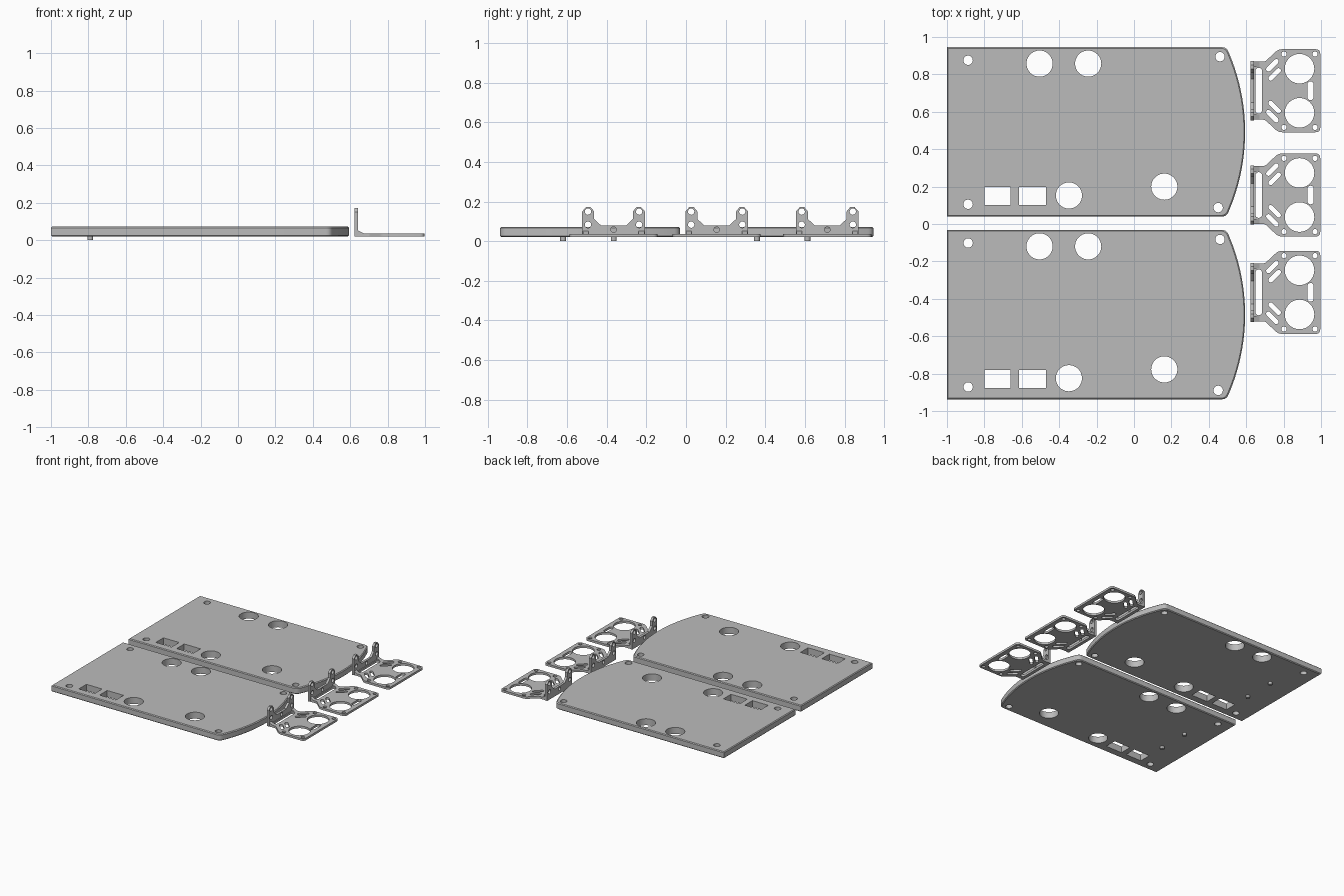
import bpy, bmesh, math
from mathutils import Matrix, Vector

if "Cube" in bpy.data.objects:
    bpy.data.objects.remove(bpy.data.objects["Cube"])

grey = bpy.data.materials.new("light_grey")
grey.diffuse_color = (0.5, 0.5, 0.5, 1)
grey.use_nodes = True
grey.node_tree.nodes["Principled BSDF"].inputs["Base Color"].default_value = grey.diffuse_color


def circle(x, y, r, n=40):
    return [(x + r * math.cos(i * math.tau / n), y + r * math.sin(i * math.tau / n)) for i in range(n)]


def rect(x0, x1, y0, y1):
    return [(x0, y0), (x1, y0), (x1, y1), (x0, y1)]


def slot(x, y, length, width, angle):
    """Round-ended slot."""
    r, h, pts = width / 2, (length - width) / 2, []
    for end in (0, 1):
        for i in range(9):
            a = math.pi * (end - 0.5 + i / 8)
            u, v = (h if end == 0 else -h) + r * math.cos(a), r * math.sin(a)
            pts.append((x + u * math.cos(angle) - v * math.sin(angle),
                        y + u * math.sin(angle) + v * math.cos(angle)))
    return pts


def rounded(corners, steps=5):
    """Polygon from (x, y, rounding) corners."""
    pts = []
    for i, (x, y, r) in enumerate(corners):
        p = Vector((x, y))
        if r == 0:
            pts.append((x, y))
            continue
        a = Vector(corners[i - 1][:2]) - p
        b = Vector(corners[(i + 1) % len(corners)][:2]) - p
        a, b = p + a.normalized() * r, p + b.normalized() * r
        for k in range(steps + 1):
            t = k / steps
            q = a * (1 - t) ** 2 + p * 2 * t * (1 - t) + b * t * t
            pts.append((q.x, q.y))
    return pts


def slab(name, outline, holes, z0, z1, chamfer=0.0, matrix=Matrix()):
    """Extruded outline with through holes and an optional chamfered rim."""
    bm = bmesh.new()
    caps = {z0: [], z1: []}
    xs, ys = [p[0] for p in outline], [p[1] for p in outline]
    cx, cy = (min(xs) + max(xs)) / 2, (min(ys) + max(ys)) / 2
    sx, sy = 1 - 2 * chamfer / (max(xs) - min(xs)), 1 - 2 * chamfer / (max(ys) - min(ys))
    inset = [(cx + (x - cx) * sx, cy + (y - cy) * sy) for x, y in outline]
    if chamfer:
        rim = [(inset, z0), (outline, z0 + chamfer), (outline, z1 - chamfer), (inset, z1)]
    else:
        rim = [(outline, z0), (outline, z1)]
    for rings in [rim] + [[(h, z0), (h, z1)] for h in holes]:
        n = len(rings[0][0])
        rows = [[bm.verts.new((x, y, z)) for x, y in pts] for pts, z in rings]
        for lo, hi in zip(rows, rows[1:]):
            for i in range(n):
                j = (i + 1) % n
                bm.faces.new((lo[i], lo[j], hi[j], hi[i]))
        for z, row in ((z0, rows[0]), (z1, rows[-1])):
            caps[z] += [bm.edges.get((row[i], row[(i + 1) % n])) for i in range(n)]
    for z, edges in caps.items():
        bmesh.ops.triangle_fill(bm, use_beauty=True, edges=edges, normal=(0, 0, 1))
    bmesh.ops.recalc_face_normals(bm, faces=bm.faces)
    bm.transform(matrix)
    me = bpy.data.meshes.new(name)
    bm.to_mesh(me)
    bm.free()
    me.materials.append(grey)
    ob = bpy.data.objects.new(name, me)
    bpy.context.collection.objects.link(ob)
    bpy.ops.object.select_all(action='DESELECT')
    ob.select_set(True)
    bpy.context.view_layer.objects.active = ob
    bpy.ops.object.shade_smooth_by_angle(angle=math.radians(30))
    return ob


# Two panels with a bowed end, openings and locating pegs
half, bow, tip = 0.453, 0.10, 0.594
radius = (half ** 2 + bow ** 2) / (2 * bow)
sweep = math.asin(half / radius)
arc = []
for i in range(33):
    a = -sweep + 2 * sweep * i / 32
    arc.append((tip - radius + radius * math.cos(a), radius * math.sin(a),
                0.025 if i in (0, 32) else 0))
panel_outline = rounded([(-1, -half, 0)] + arc + [(-1, half, 0)])
panel_holes = [circle(-0.505, 0.365, 0.07), circle(-0.245, 0.365, 0.07),
               circle(-0.348, -0.34, 0.07), circle(0.162, -0.293, 0.07),
               circle(-0.887, 0.383, 0.025), circle(-0.887, -0.387, 0.025),
               circle(0.46, 0.402, 0.025), circle(0.45, -0.405, 0.025),
               rect(-0.8, -0.66, -0.392, -0.296), rect(-0.615, -0.47, -0.392, -0.296)]
for label, cy in (("back", 0.4925), ("front", -0.4845)):
    place = Matrix.Translation((0, cy, 0))
    slab(label + "_panel", panel_outline, panel_holes, 0.02, 0.072, 0.006, place)
    for i, y in enumerate((-0.135, 0.12)):
        slab(f"{label}_peg_{i}", circle(-0.79, y, 0.015, 24), [], 0.0, 0.021, 0, place)

# Bracket base: neck flaring to a wide plate with round openings and slots
right_side = [(0.625, -0.155, 0), (0.70, -0.155, 0.01), (0.772, -0.222, 0.02),
              (0.996, -0.222, 0.025)]
base_outline = rounded(right_side + [(x, -y, r) for x, y, r in reversed(right_side)])
base_holes = [slot(0.667, 0, 0.245, 0.036, math.pi / 2), slot(0.944, 0, 0.1, 0.034, math.pi / 2)]
for s in (-1, 1):
    base_holes += [circle(0.885, s * 0.118, 0.079),
                   circle(0.802, s * 0.196, 0.014, 20), circle(0.968, s * 0.196, 0.014, 20),
                   slot(0.74, s * 0.136, 0.085, 0.025, s * math.pi / 4),
                   slot(0.752, s * 0.087, 0.085, 0.025, s * math.pi / 4)]

# Bracket upright: two drilled ears joined by a low web
ear = [(0.158, 0.02, 0), (0.158, 0.15, 0), (0.138, 0.172, 0), (0.116, 0.172, 0),
       (0.098, 0.15, 0), (0.098, 0.112, 0), (0.062, 0.078, 0)]
upright_outline = rounded(ear + [(-x, y, r) for x, y, r in reversed(ear)])
upright_holes = [circle(0, 0.058, 0.014, 24)]
for s in (-1, 1):
    upright_holes += [circle(s * 0.129, 0.149, 0.016, 24), circle(s * 0.129, 0.083, 0.016, 24)]
stand = Matrix(((0, 0, 1, 0), (1, 0, 0, 0), (0, 1, 0, 0), (0, 0, 0, 1)))
side = Matrix(((1, 0, 0, 0), (0, 0, -1, 0), (0, 1, 0, 0), (0, 0, 0, 1)))

for label, cy in (("back", 0.7125), ("middle", 0.155), ("front", -0.3655)):
    place = Matrix.Translation((0, cy, 0))
    slab(label + "_bracket_base", base_outline, base_holes, 0.02, 0.037, 0, place)
    slab(label + "_bracket_upright", upright_outline, upright_holes, 0.623, 0.642, 0, place @ stand)
    # Small wedges where upright meets base
    for i, w in enumerate((-0.155, 0.127)):
        slab(f"{label}_wedge_{i}", [(0.64, 0.035), (0.675, 0.035), (0.64, 0.052)], [],
             w, w + 0.028, 0, place @ side)
